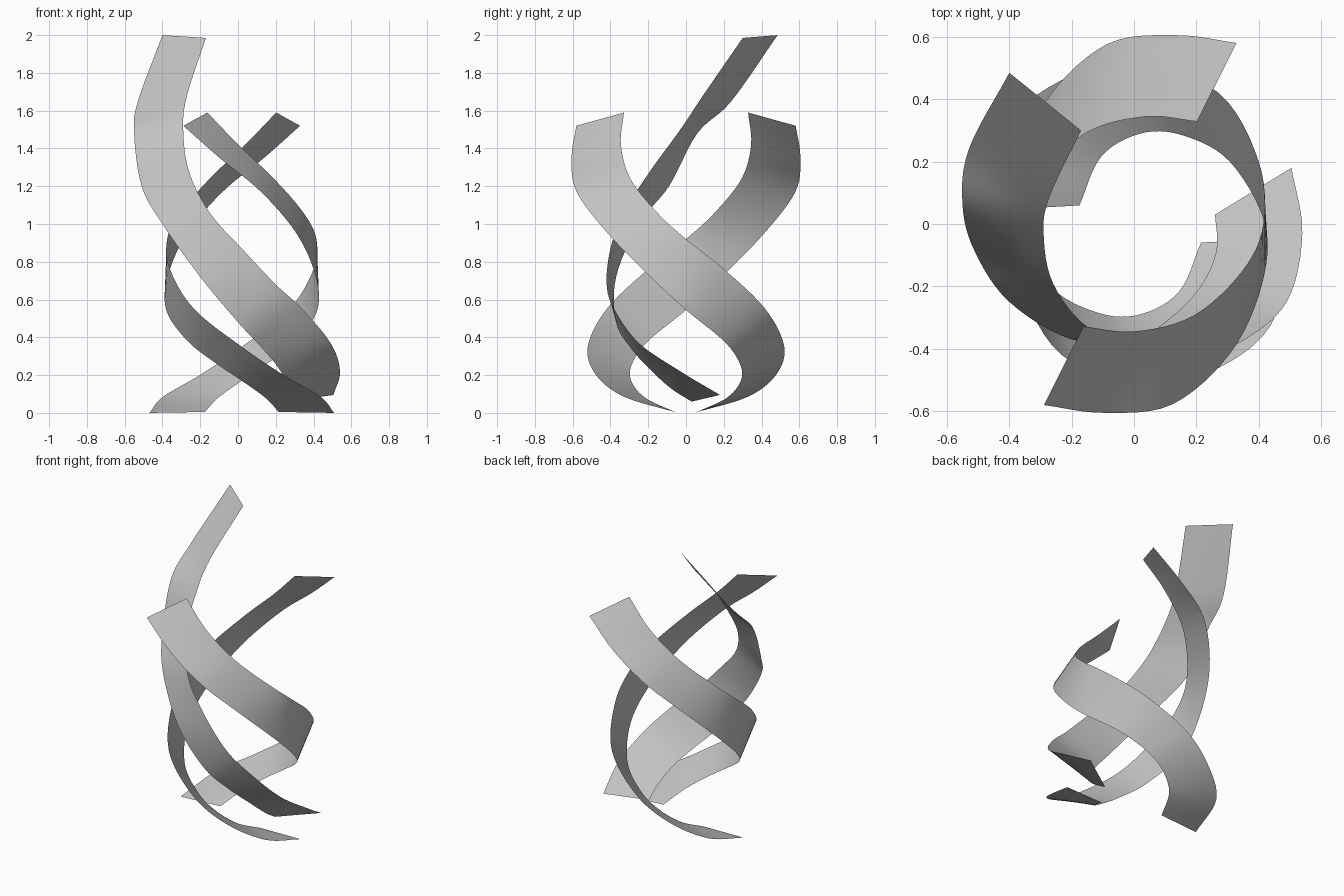
import bpy, bmesh
from math import radians, pi
from mathutils import Vector, Matrix

if "Cube" in bpy.data.objects:
    bpy.data.objects.remove(bpy.data.objects["Cube"], do_unlink=True)

STEPS = 6       # slices between two stations
ACROSS = 4      # strips over the ribbon width

# One plain grey for everything
grey = bpy.data.materials.new("plain_grey")
grey.use_nodes = True
colour = (0.55, 0.55, 0.55, 1)
grey.diffuse_color = colour
grey.node_tree.nodes["Principled BSDF"].inputs["Base Color"].default_value = colour


def polar(angle, radius, height):
    """Point on a cylinder around the z axis."""
    point = Matrix.Rotation(radians(angle), 3, "Z") @ Vector((radius, 0, 0))
    point.z = height
    return point


def smooth_path(points):
    """Catmull-Rom curve through the points."""
    first = points[0] * 2 - points[1]
    last = points[-1] * 2 - points[-2]
    padded = [first] + points + [last]
    path = []
    for a, b, c, d in zip(padded, padded[1:], padded[2:], padded[3:]):
        for step in range(STEPS):
            t = step / STEPS
            path.append(b + (c - a) * t / 2
                        + (a * 2 - b * 5 + c * 4 - d) * t * t / 2
                        + (b * 3 - a - c * 3 + d) * t ** 3 / 2)
    return path + [points[-1]]


def make_ribbon(name, lower_points, upper_points, placement=Matrix()):
    """Thin sheet ruled between a lower and an upper edge curve."""
    bm = bmesh.new()
    rows = []
    for low, high in zip(smooth_path(lower_points), smooth_path(upper_points)):
        rows.append([bm.verts.new(placement @ low.lerp(high, k / ACROSS))
                     for k in range(ACROSS + 1)])
    for row, following in zip(rows, rows[1:]):
        for k in range(ACROSS):
            bm.faces.new((row[k], following[k], following[k + 1], row[k + 1]))
    mesh = bpy.data.meshes.new(name)
    bm.to_mesh(mesh)
    bm.free()
    mesh.materials.append(grey)
    ribbon = bpy.data.objects.new(name, mesh)
    bpy.context.collection.objects.link(ribbon)
    for face in mesh.polygons:
        face.use_smooth = True
    return ribbon


# Tall ribbon: stations from top to bottom (x, y, z)
tall_lower = [Vector(p) for p in (
    (-.4, .485, 2), (-.53, .24, 1.65), (-.55, .06, 1.48), (-.51, -.09, 1.2),
    (-.4, -.25, 1), (-.2, -.37, .72), (0, -.37, .48), (.13, -.29, .34),
    (.22, -.19, .23), (.265, -.08, .13), (.26, .03, .06))]
tall_upper = [Vector(p) for p in (
    (-.17, .3, 1.985), (-.27, .09, 1.68), (-.29, -.03, 1.5), (-.26, -.19, 1.28),
    (-.15, -.33, 1.06), (.02, -.4, .87), (.2, -.42, .68), (.34, -.38, .55),
    (.49, -.25, .37), (.54, -.03, .22), (.505, .18, .095))]
make_ribbon("tall_ribbon", tall_lower, tall_upper)

# Pair of short ribbons: stations from top to bottom (angle, radius, z)
short_lower = [polar(*p) for p in (
    (242, .658, 1.52), (259, .617, 1.35), (280, .588, 1.17), (305, .505, .95),
    (333, .437, .73), (360, .4, .545), (395, .35, .38), (425, .315, .26),
    (450, .29, .17), (480, .25, .08), (523, .204, .005))]
short_upper = [polar(*p) for p in (
    (241, .376, 1.59), (267, .345, 1.42), (300, .34, 1.24), (335, .36, 1.06),
    (360, .395, .92), (388, .43, .76), (419, .49, .55), (450, .52, .35),
    (475, .525, .2), (502, .53, .085), (535, .49, 0))]
shift = Matrix.Translation((.02, 0, 0))
for name, turn in (("front_short_ribbon", 0), ("back_short_ribbon", pi)):
    make_ribbon(name, short_lower, short_upper, shift @ Matrix.Rotation(turn, 4, "Z"))
